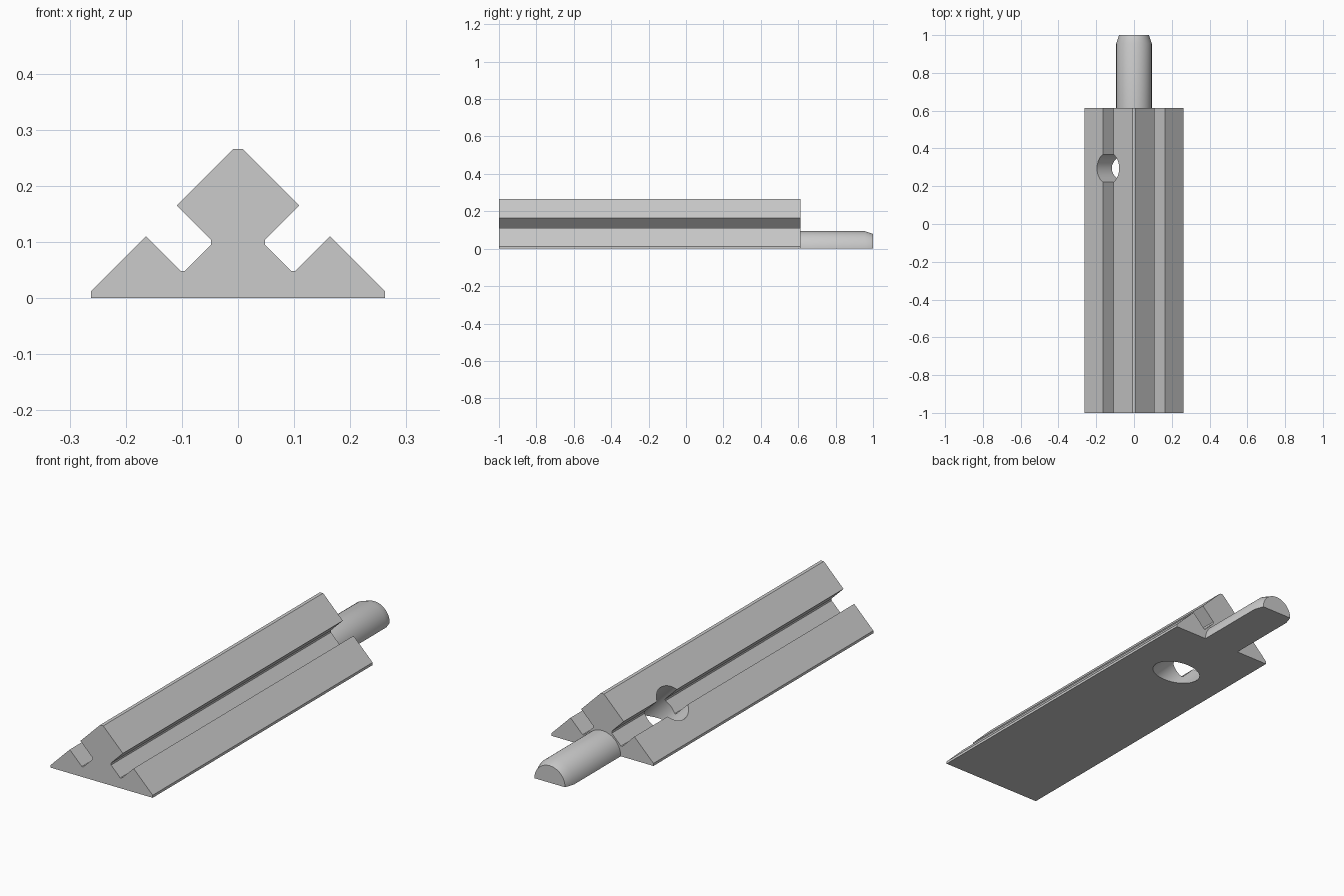
import bpy
import bmesh
from math import pi, cos, sin, radians
from mathutils import Vector

default = bpy.data.objects.get("Cube")
if default:
    bpy.data.objects.remove(default, do_unlink=True)

grey = bpy.data.materials.new("plain_grey")
grey.use_nodes = True
colour = (0.6, 0.6, 0.6, 1.0)
grey.diffuse_color = colour
grey.node_tree.nodes["Principled BSDF"].inputs["Base Color"].default_value = colour


def loft(name, rings):
    """Join equal closed rings into a capped solid."""
    bm = bmesh.new()
    loops = [[bm.verts.new(p) for p in ring] for ring in rings]
    count = len(loops[0])
    for a, b in zip(loops, loops[1:]):
        for i in range(count):
            j = (i + 1) % count
            bm.faces.new((a[i], a[j], b[j], b[i]))
    bm.faces.new(loops[0])
    bm.faces.new(loops[-1])
    bmesh.ops.recalc_face_normals(bm, faces=bm.faces[:])
    mesh = bpy.data.meshes.new(name)
    bm.to_mesh(mesh)
    bm.free()
    mesh.materials.append(grey)
    obj = bpy.data.objects.new(name, mesh)
    bpy.context.collection.objects.link(obj)
    return obj


def shade(obj):
    bpy.ops.object.select_all(action="DESELECT")
    obj.select_set(True)
    bpy.context.view_layer.objects.active = obj
    bpy.ops.object.shade_smooth_by_angle(angle=radians(20))


FRONT, SHOULDER, TIP = -1.0, 0.613, 1.0

# Rail: mirrored half profile with a diamond head, neck, groove and side ridge
half = [(0.262, 0), (0.262, 0.012), (0.164, 0.11), (0.102, 0.048), (0.095, 0.048),
        (0.048, 0.095), (0.048, 0.104), (0.109, 0.165), (0.008, 0.266)]
outline = half + [(-x, z) for x, z in reversed(half)]
rail = loft("rail", [[(x, y, z) for x, z in outline] for y in (FRONT, SHOULDER)])

# Slanted hole: runs along the left groove and out through the base
bm = bmesh.new()
bmesh.ops.create_cone(bm, cap_ends=True, segments=64, radius1=0.083,
                      radius2=0.083, depth=1.2)
mesh = bpy.data.meshes.new("hole_cutter")
bm.to_mesh(mesh)
bm.free()
mesh.materials.append(grey)
cutter = bpy.data.objects.new("hole_cutter", mesh)
bpy.context.collection.objects.link(cutter)
cutter.location = (0, 0.295, 0)
cutter.rotation_euler = (0, -pi / 4, 0)
cutter.hide_render = True

cut = rail.modifiers.new("slanted_hole", "BOOLEAN")
cut.operation = "DIFFERENCE"
cut.solver = "EXACT"
cut.object = cutter
bpy.context.view_layer.objects.active = rail
bpy.ops.object.modifier_apply(modifier=cut.name)
bpy.data.objects.remove(cutter, do_unlink=True)
shade(rail)

# Peg: half-round bar with a tapered tip
STEPS = 32
stations = [(SHOULDER, 0.094), (0.955, 0.094), (TIP, 0.079)]
peg = loft("peg", [[(r * cos(pi * i / STEPS), y, r * sin(pi * i / STEPS))
                    for i in range(STEPS + 1)] for y, r in stations])
shade(peg)
